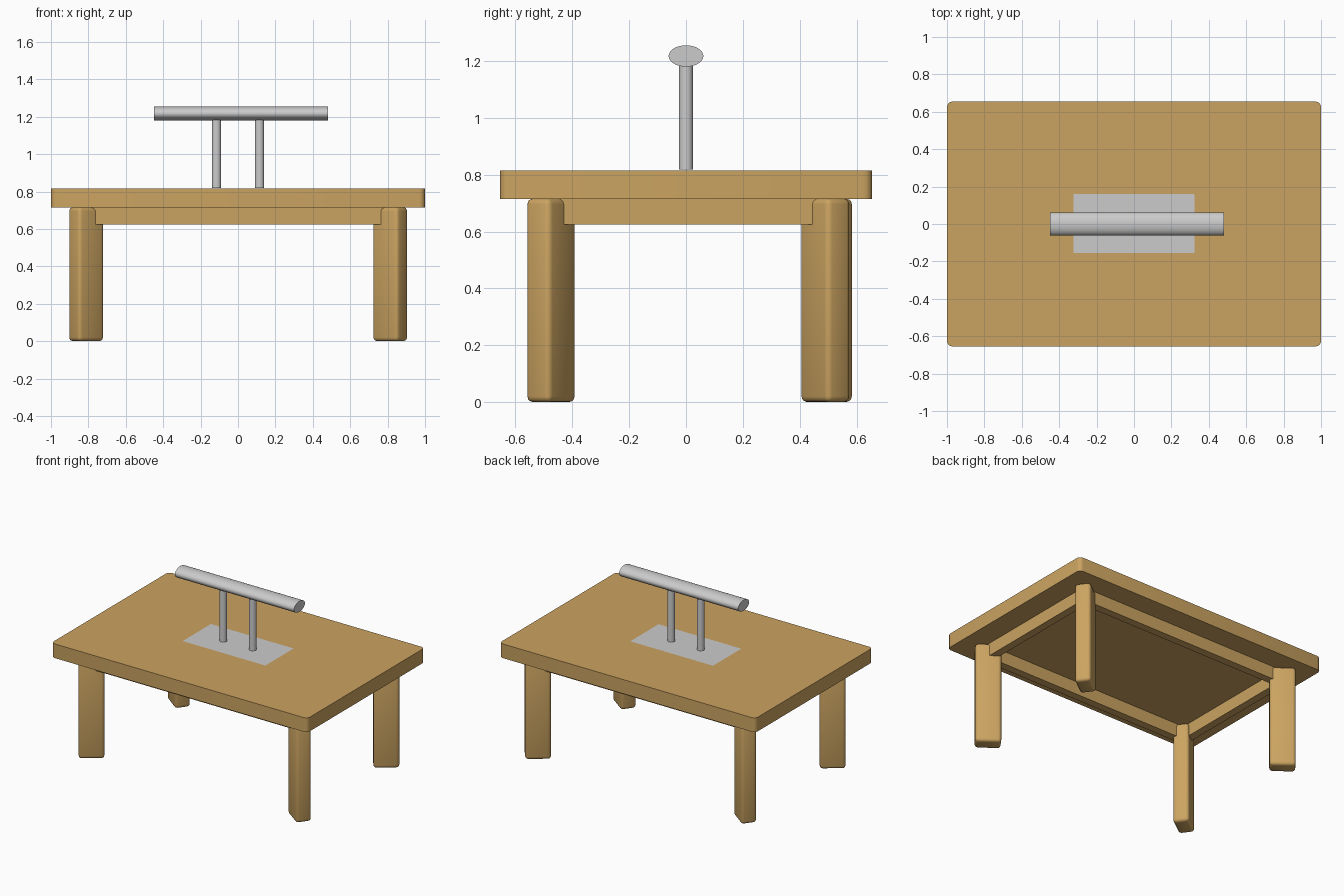
import bpy, bmesh, math
from mathutils import Matrix

if "Cube" in bpy.data.objects:
    bpy.data.objects.remove(bpy.data.objects["Cube"])

wood = bpy.data.materials.new("wood")
wood.diffuse_color = (0.60, 0.37, 0.12, 1)
wood.use_nodes = True
wood.node_tree.nodes["Principled BSDF"].inputs["Base Color"].default_value = wood.diffuse_color


def add(name, bm, mat=None):
    me = bpy.data.meshes.new(name)
    bm.to_mesh(me)
    bm.free()
    ob = bpy.data.objects.new(name, me)
    bpy.context.collection.objects.link(ob)
    if mat:
        me.materials.append(mat)
    return ob


def smooth(ob, angle=35):
    bpy.ops.object.select_all(action='DESELECT')
    ob.select_set(True)
    bpy.context.view_layer.objects.active = ob
    bpy.ops.object.shade_smooth_by_angle(angle=math.radians(angle))


def box(name, lo, hi, bevel=0, segments=3, upright_only=False, mat=wood):
    bm = bmesh.new()
    size = [h - l for l, h in zip(lo, hi)]
    mid = [(h + l) / 2 for l, h in zip(lo, hi)]
    bmesh.ops.create_cube(bm, size=1, matrix=Matrix.Translation(mid) @ Matrix.Diagonal((*size, 1)))
    if bevel:
        edges = [e for e in bm.edges
                 if not upright_only or abs(e.verts[0].co.z - e.verts[1].co.z) > 1e-4]
        bmesh.ops.bevel(bm, geom=edges, offset=bevel, segments=segments,
                        profile=0.5, affect='EDGES')
    ob = add(name, bm, mat)
    if bevel:
        smooth(ob)
    return ob


def rod(name, matrix, sides=32):
    bm = bmesh.new()
    bmesh.ops.create_cone(bm, cap_ends=True, segments=sides, radius1=1, radius2=1,
                          depth=1, matrix=matrix)
    ob = add(name, bm)
    smooth(ob)


# Table top with rounded corners
box("table_top", (-1, -0.655, 0.715), (1, 0.655, 0.815), 0.03, 4, True)

# Apron rails under the top
X, Y, T = 0.84, 0.503, 0.055
for side, s in (("front", -1), ("back", 1)):
    ys = sorted((s * Y, s * (Y - T)))
    box(side + "_apron", (-X, ys[0], 0.625), (X, ys[1], 0.715))
for side, s in (("left", -1), ("right", 1)):
    xs = sorted((s * X, s * (X - T)))
    box(side + "_apron", (xs[0], -Y + T, 0.625), (xs[1], Y - T, 0.715))

# Slab legs turned toward the corners
for name, x, y, turn in (("front_left_leg", -0.812, -0.475, 36 + 180),
                         ("front_right_leg", 0.814, -0.475, -36),
                         ("back_right_leg", 0.814, 0.490, 37),
                         ("back_left_leg", -0.812, 0.500, 180 - 37)):
    leg = box(name, (-0.083, -0.052, 0), (0.083, 0.052, 0.716), 0.02, 3)
    leg.location = (x, y, 0)
    leg.rotation_euler.z = math.radians(turn)

# Thin grey base plate
bm = bmesh.new()
bmesh.ops.create_grid(bm, x_segments=1, y_segments=1, size=1,
                      matrix=Matrix.Translation((0, 0.002, 0.818)) @ Matrix.Diagonal((0.323, 0.158, 1, 1)))
add("base_plate", bm)

# Two upright posts
for name, x in (("left_post", -0.115), ("right_post", 0.115)):
    rod(name, Matrix.Translation((x, 0, 1.004)) @ Matrix.Diagonal((0.025, 0.025, 0.372, 1)))

# Oval crossbar
rod("crossbar", Matrix.Translation((0.015, 0, 1.2175)) @ Matrix.Rotation(math.pi / 2, 4, 'Y')
    @ Matrix.Diagonal((0.0375, 0.061, 0.93, 1)), 48)
